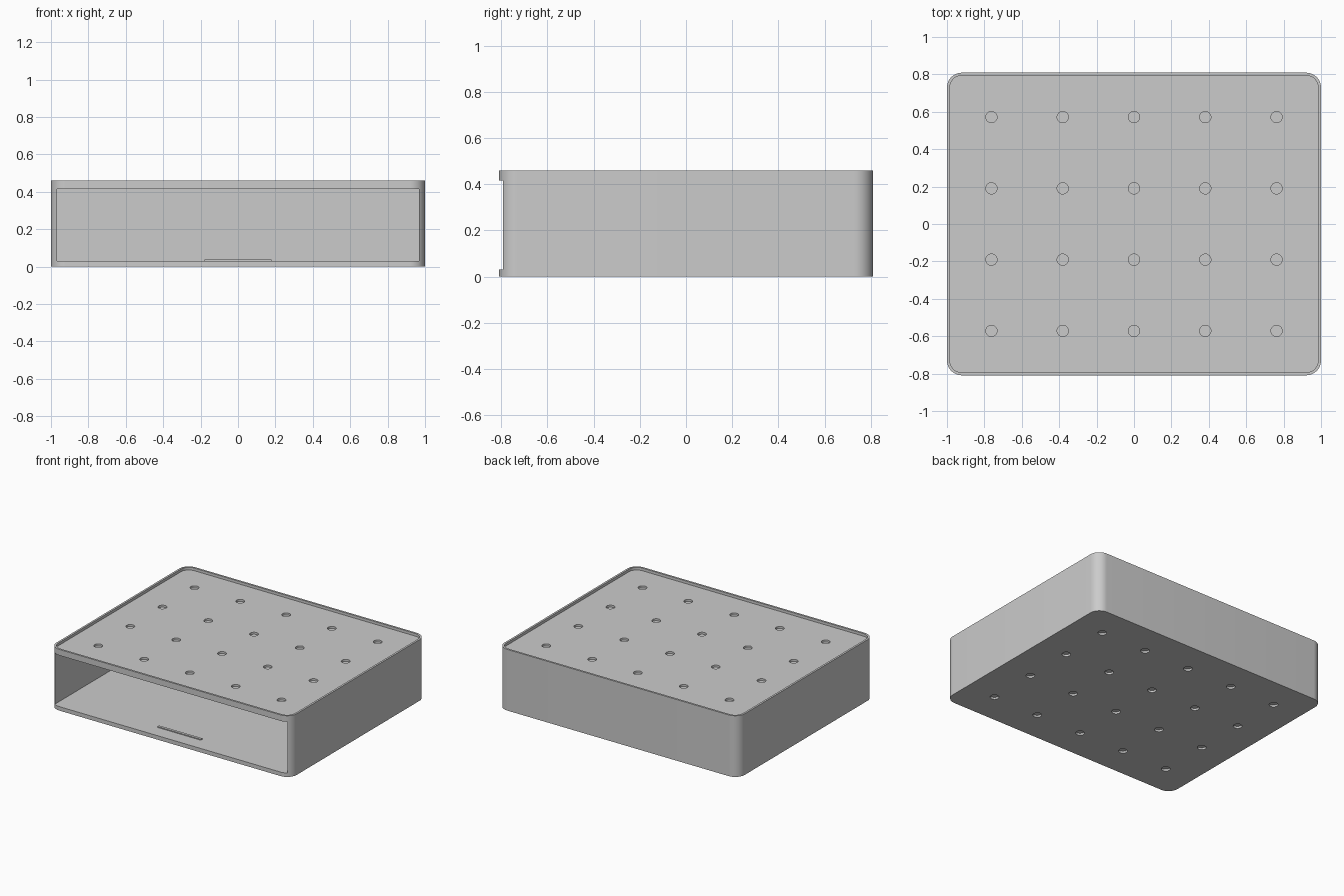
import bpy, bmesh, math
from mathutils import Matrix

if "Cube" in bpy.data.objects:
    bpy.data.objects.remove(bpy.data.objects["Cube"], do_unlink=True)

W, D, H = 2.0, 1.618, 0.46      # outer size
WALL, LIP, RADIUS = 0.032, 0.015, 0.08
RECESS_Z = H - 0.02             # floor of the shallow top tray
HOLE_R, HOLE_DEPTH, PITCH = 0.03, 0.015, 0.381

grey = bpy.data.materials.new("light_grey")
grey.use_nodes = True
colour = (0.6, 0.6, 0.6, 1)
grey.diffuse_color = colour
grey.node_tree.nodes["Principled BSDF"].inputs["Base Color"].default_value = colour


def make_object(name, bm):
    bmesh.ops.recalc_face_normals(bm, faces=bm.faces)
    mesh = bpy.data.meshes.new(name)
    bm.to_mesh(mesh)
    bm.free()
    mesh.materials.append(grey)
    obj = bpy.data.objects.new(name, mesh)
    bpy.context.collection.objects.link(obj)
    return obj


def rounded_block(name, width, depth, radius, z0, z1, steps=12):
    """Upright prism with a rounded rectangle as its plan."""
    bm = bmesh.new()
    ring = []
    for i, (sx, sy) in enumerate([(1, 1), (-1, 1), (-1, -1), (1, -1)]):
        for k in range(steps + 1):
            a = math.pi / 2 * (i + k / steps)
            ring.append(bm.verts.new((sx * (width / 2 - radius) + radius * math.cos(a),
                                      sy * (depth / 2 - radius) + radius * math.sin(a), z0)))
    base = bm.faces.new(ring)
    top = bmesh.ops.extrude_face_region(bm, geom=[base], use_keep_orig=True)["geom"]
    bmesh.ops.translate(bm, vec=(0, 0, z1 - z0),
                        verts=[g for g in top if isinstance(g, bmesh.types.BMVert)])
    return make_object(name, bm)


def box(name, x0, x1, y0, y1, z0, z1):
    bm = bmesh.new()
    place = Matrix.Translation(((x0 + x1) / 2, (y0 + y1) / 2, (z0 + z1) / 2))
    bmesh.ops.create_cube(bm, size=1, matrix=place @ Matrix.Diagonal((x1 - x0, y1 - y0, z1 - z0, 1)))
    return make_object(name, bm)


def hole_grid(name, z_mid):
    """Five by four grid of short pegs used to cut blind round holes."""
    bm = bmesh.new()
    for i in range(5):
        for j in range(4):
            bmesh.ops.create_cone(bm, cap_ends=True, segments=32, radius1=HOLE_R, radius2=HOLE_R,
                                  depth=2 * HOLE_DEPTH,
                                  matrix=Matrix.Translation(((i - 2) * PITCH, (j - 1.5) * PITCH, z_mid)))
    return make_object(name, bm)


def cut(target, cutter):
    cutter.hide_render = True
    mod = target.modifiers.new("cut", 'BOOLEAN')
    mod.operation, mod.solver, mod.object = 'DIFFERENCE', 'EXACT', cutter
    bpy.context.view_layer.objects.active = target
    bpy.ops.object.modifier_apply(modifier=mod.name)
    bpy.data.objects.remove(cutter, do_unlink=True)


# Outer shell with a tray recess on top and an open-fronted drawer bay
shell = rounded_block("drawer_shell", W, D, RADIUS, 0, H)
cut(shell, rounded_block("tray_cutter", W - 2 * LIP, D - 2 * LIP, RADIUS - LIP, RECESS_Z, H + 0.1))
cut(shell, box("bay_cutter", -W / 2 + WALL, W / 2 - WALL, -D, D / 2 - WALL, 0.03, 0.415))

# Blind magnet holes in the tray and the underside
cut(shell, hole_grid("tray_hole_cutter", RECESS_Z))
cut(shell, hole_grid("base_hole_cutter", 0))

# Low stop ridge on the bay floor
box("drawer_stop", -0.18, 0.18, -0.7, -0.68, 0.025, 0.037)

bpy.ops.object.select_all(action='DESELECT')
shell.select_set(True)
bpy.context.view_layer.objects.active = shell
bpy.ops.object.shade_smooth_by_angle(angle=math.radians(30))
